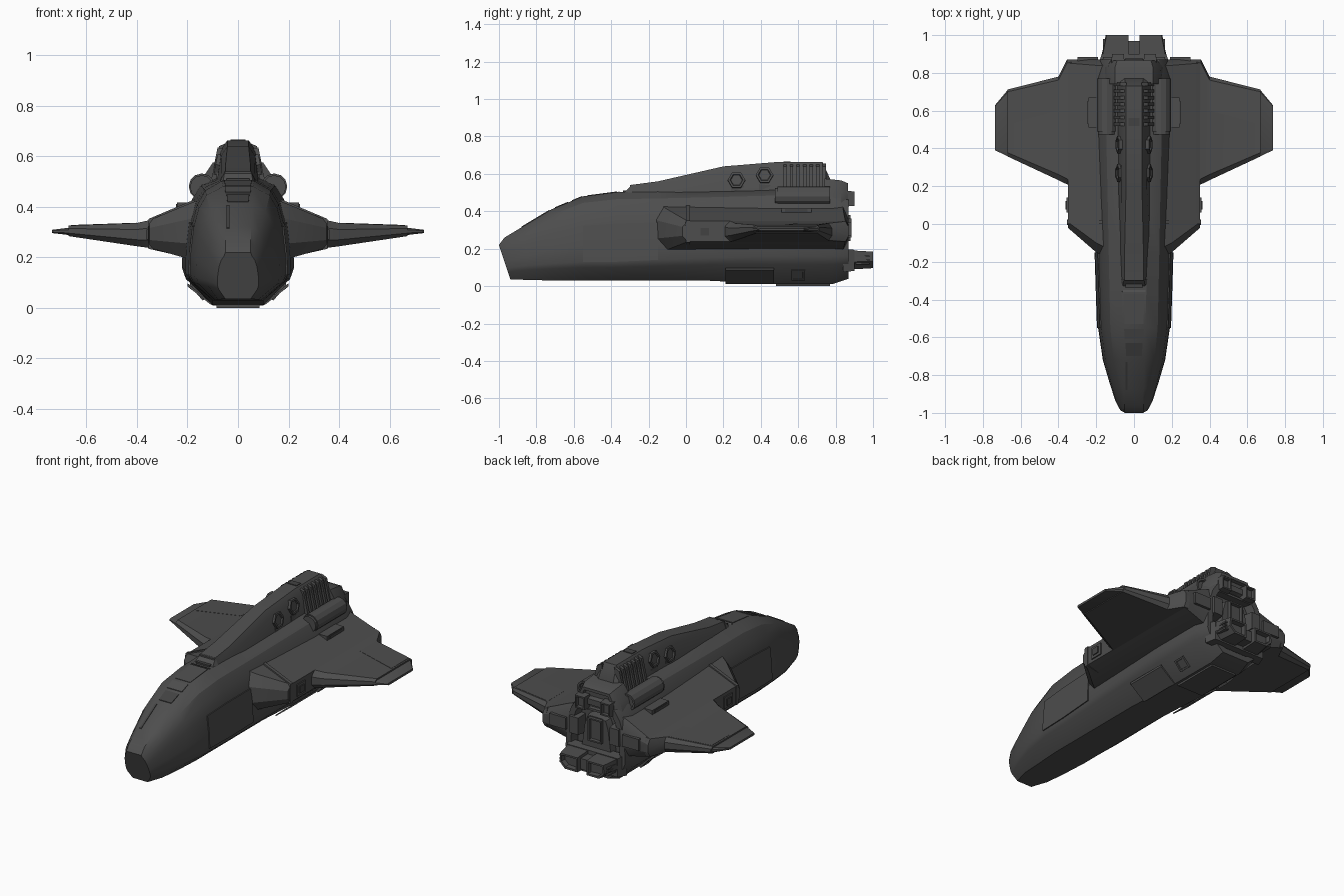
import bpy, bmesh, math
from mathutils import Vector

if "Cube" in bpy.data.objects:
    bpy.data.objects.remove(bpy.data.objects["Cube"])


def material(name, v):
    m = bpy.data.materials.new(name)
    m.diffuse_color = (v, v, v, 1)
    m.use_nodes = True
    m.node_tree.nodes["Principled BSDF"].inputs["Base Color"].default_value = m.diffuse_color
    return m


GREY = material("dark_grey", 0.075)
DARK = material("deep_grey", 0.055)


def finish(name, bm, mat=GREY, mirror=False, angle=28):
    bmesh.ops.recalc_face_normals(bm, faces=bm.faces)
    me = bpy.data.meshes.new(name)
    bm.to_mesh(me)
    bm.free()
    me.materials.append(mat)
    me.shade_smooth()
    me.set_sharp_from_angle(angle=math.radians(angle))
    ob = bpy.data.objects.new(name, me)
    bpy.context.collection.objects.link(ob)
    if mirror:
        ob.modifiers.new("mirror", 'MIRROR').use_mirror_merge = False
    return ob


def loft(name, rings, mat=GREY, mirror=False, recess=None, angle=28):
    """Skin closed rings of points; optionally recess the last cap."""
    bm = bmesh.new()
    vs = [[bm.verts.new(p) for p in r] for r in rings]
    n = len(rings[0])
    for a, b in zip(vs, vs[1:]):
        for i in range(n):
            j = (i + 1) % n
            bm.faces.new((a[i], a[j], b[j], b[i]))
    bm.faces.new(vs[0])
    cap = bm.faces.new(vs[-1])
    bmesh.ops.recalc_face_normals(bm, faces=bm.faces)
    for thick, depth in recess or []:
        bmesh.ops.inset_region(bm, faces=[cap], thickness=thick, depth=0)
        bmesh.ops.translate(bm, verts=cap.verts[:], vec=cap.normal * depth)
    return finish(name, bm, mat, mirror, angle)


def ring_y(y, half, shear=0.0):
    """Symmetric ring at y from a right half outline, bottom to top."""
    top = half[-1][1]
    pts = half + [(-x, z) for x, z in reversed(half)]
    return [(x, y + (top - z) * shear, z) for x, z in pts]


def box(name, x, y, z, mat=GREY, mirror=False, taper=1.0, recess=None):
    """Box from ranges; the back (+y) end is scaled by taper."""
    cx, cz = sum(x) / 2, sum(z) / 2
    base = [(x[0], z[0]), (x[1], z[0]), (x[1], z[1]), (x[0], z[1])]
    rings = [[(a, y[0], b) for a, b in base],
             [(cx + (a - cx) * taper, y[1], cz + (b - cz) * taper) for a, b in base]]
    return loft(name, rings, mat, mirror, recess)


def prism(name, center, axis, r, depth, n=6, mat=GREY, mirror=True, spin=0, inset=None):
    """Regular prism along an axis, with an optional recessed face."""
    c, ax = Vector(center), Vector(axis).normalized()
    u = Vector((0, 1, 0)) if abs(ax.y) < .9 else Vector((1, 0, 0))
    u = (u - ax * u.dot(ax)).normalized()
    v = ax.cross(u)
    rings = []
    for d in (-depth / 2, depth / 2):
        rings.append([c + ax * d + r * (u * math.cos(spin + 2 * math.pi * i / n)
                      + v * math.sin(spin + 2 * math.pi * i / n)) for i in range(n)])
    return loft(name, rings, mat, mirror, inset)


# ---- fuselage ----
def hull_half(w, zl, zb, bw, zt, tw):
    h = zt - zl
    return [(bw, zb), (w * .93, zl - .3 * (zl - zb)), (w, zl), (w * .985, zl + .25 * h),
            (w * .92, zl + .55 * h), (w * .82, zl + .75 * h), (w * .66, zl + .9 * h), (tw, zt)]


hull = [(-1.0, .082, .09, .035, .05, .22, .05, .33),
        (-.97, .10, .10, .035, .06, .26, .05, .28),
        (-.87, .127, .11, .033, .08, .32, .052, .1),
        (-.72, .165, .12, .03, .09, .41, .056, 0),
        (-.55, .19, .13, .03, .1, .48, .06, 0),
        (-.37, .196, .13, .03, .1, .502, .065, 0),
        (-.15, .203, .14, .03, .1, .505, .07, 0),
        (.10, .21, .15, .03, .1, .51, .07, 0),
        (.46, .222, .16, .012, .1, .52, .07, 0),
        (.78, .222, .16, .01, .1, .52, .07, 0),
        (.87, .20, .16, .04, .09, .49, .06, 0)]
loft("fuselage", [ring_y(y, hull_half(*p), s) for y, *p, s in hull],
     recess=[(.035, 0), (.012, -.05), (.05, 0), (.01, .04)])

# side panels following the fuselage
panel = []
for y, *p, s in hull[4:7]:
    h = hull_half(*p)[2:5]
    panel.append([(x + .006, y, z) for x, z in h] + [(x - .01, y, z) for x, z in reversed(h)])
loft("side_panel", panel, mirror=True)

# ---- dorsal spine ----
spine = [(-.30, .54, .05, .065, .08), (-.15, .56, .05, .066, .085), (.20, .64, .042, .068, .09),
         (.48, .663, .042, .07, .092), (.73, .663, .042, .07, .095), (.77, .575, .05, .075, .1)]
loft("dorsal_spine", [ring_y(y, [(c, .46), (b, z - .04), (a, z)]) for y, z, a, b, c in spine])
loft("spine_intake", [ring_y(-.36, [(.075, .47), (.06, .507)]), ring_y(-.335, [(.08, .47), (.06, .495)]),
                      ring_y(-.29, [(.085, .47), (.052, .542)])])
box("intake_slot", (-.045, .045), (-.338, -.31), (.495, .512), DARK)
# cooling fins beside the spine
for i in range(7):
    y = .52 + i * .035
    loft("cooling_fin", [[(.04, t, .655), (.075, t, .64), (.108, t, .50), (.04, t, .50)]
                         for t in (y, y + .018)], mirror=True)
# hexagonal vents
for y, z in ((.27, .565), (.42, .592)):
    prism("hex_vent", (.074, y, z), (1, 0, .2), .047, .03, inset=[(.012, 0), (.004, -.008)])
# crest on the spine top
box("spine_hatch", (-.03, .03), (.52, .56), (.655, .667), DARK)

# ---- tail block and shoulder pods ----
loft("tail_block", [ring_y(.74, [(.165, .42), (.15, .50), (.10, .575)]),
                    ring_y(.83, [(.16, .42), (.14, .50), (.10, .565)]),
                    ring_y(.865, [(.13, .42), (.12, .49), (.09, .55)])],
     recess=[(.02, 0), (.005, -.02)])
prism("shoulder_pod", (.143, .63, .48), (0, 1, 0), .052, .28, 12, inset=[(.012, 0), (.004, -.01)])
prism("pod_collar", (.143, .49, .478), (0, 1, 0), .047, .03, 12)
box("tail_nozzle", (.05, .12), (.85, .9), (.425, .51), mirror=True, taper=.9, recess=[(.012, 0), (.002, -.02)])
box("rear_core", (-.045, .045), (.8, .88), (.24, .38), recess=[(.012, 0), (.002, -.02)])
box("rear_block", (.10, .17), (.8, .885), (.25, .37), mirror=True, taper=.85)


# ---- wings ----
def wing_ring(x, y0, y1, zb, zt, nose):
    m = (zb + zt) / 2
    d = (zt - zb) * .22
    return [(x, y0, m - d), (x, y0 + nose, zb), (x, y1 - nose * .6, zb), (x, y1, m - d),
            (x, y1, m + d), (x, y1 - nose * .6, zt), (x, y0 + nose, zt), (x, y0, m + d)]


loft("wing_root", [wing_ring(.16, -.17, .87, .19, .425, .05), wing_ring(.2, -.15, .87, .195, .41, .05),
                   wing_ring(.35, -.02, .87, .238, .347, .03)], mirror=True)
loft("outer_wing", [wing_ring(.33, .20, .87, .235, .352, .02), wing_ring(.355, .21, .87, .238, .346, .03),
                    wing_ring(.40, .232, .78, .244, .336, .03), wing_ring(.67, .358, .712, .284, .326, .02)],
     mirror=True)
loft("wing_tip", [wing_ring(.665, .357, .714, .288, .318, .02), wing_ring(.735, .39, .63, .296, .309, .008)],
     mirror=True)
# raised flap on the outer wing
loft("wing_flap", [[(.40, y, .337), (.66, y2, .328), (.66, y2, .318), (.40, y, .326)]
                   for y, y2 in ((.60, .53), (.755, .695))], mirror=True)
# rib across the wing root
loft("root_rib", [wing_ring(.17, -.005, .025, .192, .43, .006), wing_ring(.354, -.005, .025, .234, .352, .006)],
     mirror=True)
# strake on the root edge, hatch and rear bar
box("root_hatch", (.33, .357), (.06, .14), (.255, .325), mirror=True)
box("hatch_core", (.34, .363), (.078, .122), (.27, .31), DARK, mirror=True)
box("rear_bar", (.19, .30), (.85, .885), (.27, .34), mirror=True)
box("wing_box", (.17, .242), (.51, .67), (.36, .418), mirror=True)
box("wing_box_grille", (.21, .246), (.53, .65), (.395, .412), DARK, mirror=True)

# ---- lower engines ----
rings = []
for y, k in ((.80, 1.0), (.90, 1.0), (1.0, .88)):
    rings.append([(.03, y, .14 - .05 * k), (.13 * k, y, .14 - .05 * k), (.17 * k, y, .14 - .01 * k),
                  (.165 * k, y, .14 + .05 * k), (.03, y, .14 + .05 * k)])
loft("lower_engine", rings, mirror=True, recess=[(.014, 0), (.003, -.03)])
box("engine_bridge", (-.035, .035), (.82, .97), (.105, .17))
box("engine_collar", (-.19, .19), (.84, .9), (.075, .20), taper=.9)
for z in (.12, .14, .16):
    box("engine_louvre", (.14, .165), (.91, .98), (z - .005, z + .005), mirror=True, taper=.9)

# ---- cockpit details ----
def deck(name, y0, z0, y1, z1, w0, w1, mat, x=0.0, lift=.004):
    """Thin plate on the sloping nose top."""
    loft(name, [[(x - w, y, z - .005), (x + w, y, z - .005), (x + w, y, z + lift), (x - w, y, z + lift)]
                for y, z, w in ((y0, z0, w0), (y1, z1, w1))], mat)


deck("cockpit_window", -.70, .418, -.63, .447, .042, .045, DARK)
deck("cockpit_frame", -.61, .455, -.555, .478, .05, .052, GREY)
deck("nose_deck", -.53, .481, -.37, .502, .05, .055, GREY)
deck("nose_strip", -.88, .314, -.73, .404, .006, .006, DARK, x=-.04)

# small blisters along the spine shoulder
for y in (.28, .43):
    box("blister", (.06, .085), (y - .04, y + .03), (.50, .545), mirror=True, taper=.7)

# ---- belly plates ----
loft("belly_panel", [[(.104, y, .018), (.2, y, .098), (.2, y, .085), (.104, y, .01)]
                     for y in (.21, .47)], mirror=True)
box("belly_plate", (-.085, .085), (.48, .77), (0, .02))
prism("belly_hatch", (.155, .60, .062), (.76, 0, -.65), .05, .02, 4, spin=math.pi / 4,
      inset=[(.014, 0), (.002, -.006)])
